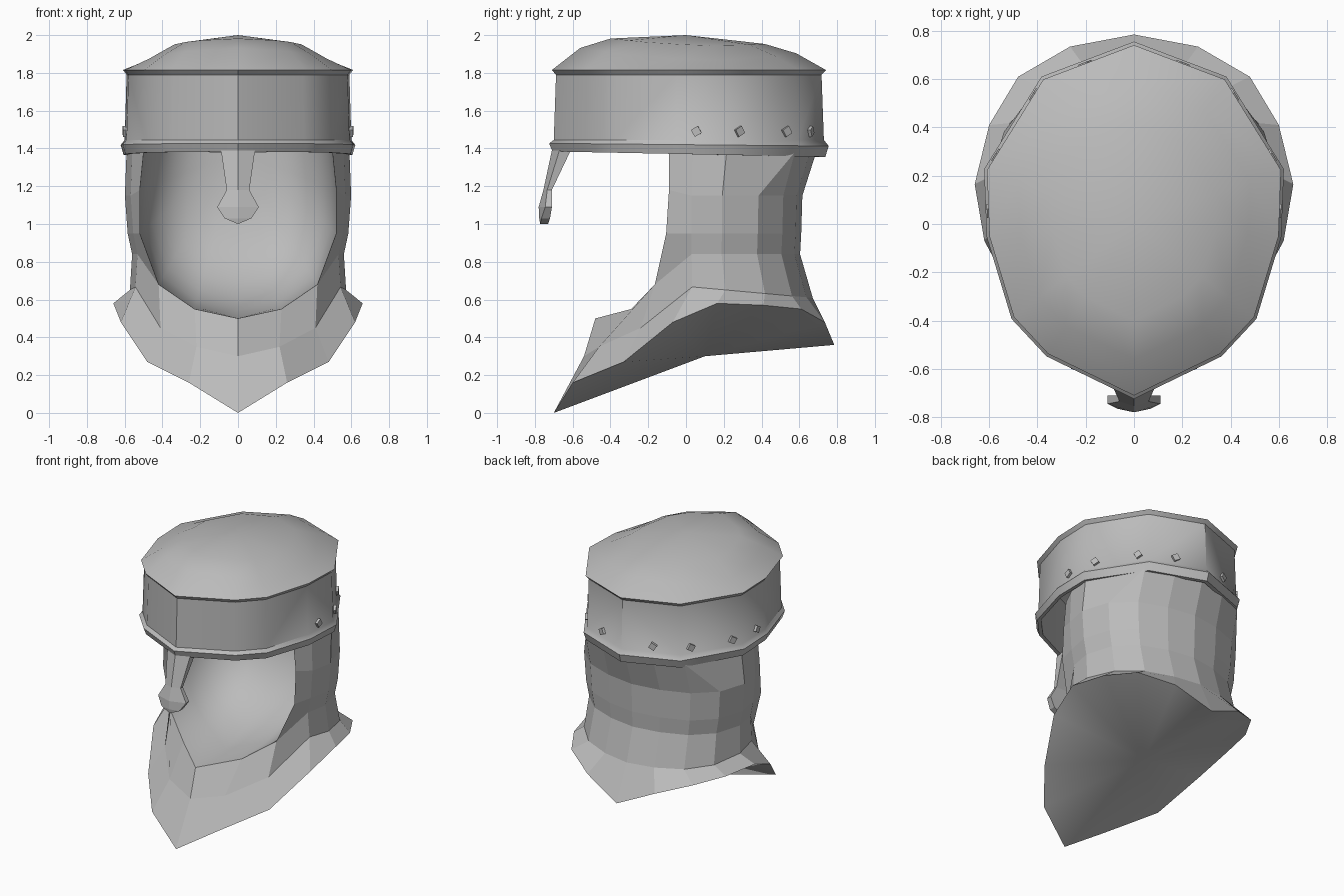
import bpy, bmesh, math
from mathutils import Vector, Matrix

if "Cube" in bpy.data.objects:
    bpy.data.objects.remove(bpy.data.objects["Cube"])

steel = bpy.data.materials.new("plain_grey")
steel.use_nodes = True
GREY = (0.5, 0.5, 0.5, 1)
steel.diffuse_color = GREY
steel.node_tree.nodes["Principled BSDF"].inputs["Base Color"].default_value = GREY


def finish(name, bm, smooth=None):
    mesh = bpy.data.meshes.new(name)
    bm.to_mesh(mesh)
    bm.free()
    mesh.materials.append(steel)
    obj = bpy.data.objects.new(name, mesh)
    bpy.context.scene.collection.objects.link(obj)
    if smooth:
        bpy.ops.object.select_all(action="DESELECT")
        obj.select_set(True)
        bpy.context.view_layer.objects.active = obj
        bpy.ops.object.shade_smooth_by_angle(angle=math.radians(smooth))
    return obj


def skin(name, strips, smooth=None, facing=None):
    """Skin neighbouring strips of points on the left half and mirror them."""
    bm = bmesh.new()
    for side in (1, -1):
        grid = [[bm.verts.new((side * p[0], p[1], p[2])) for p in s] for s in strips]
        for a, b in zip(grid, grid[1:]):
            for i in range(min(len(a), len(b)) - 1):
                bm.faces.new((a[i], b[i], b[i + 1], a[i + 1]))
    bmesh.ops.remove_doubles(bm, verts=bm.verts, dist=0.001)
    bmesh.ops.recalc_face_normals(bm, faces=bm.faces)
    if facing:
        total = sum((f.normal * f.calc_area() for f in bm.faces), Vector())
        if total.dot(Vector(facing)) < 0:
            bmesh.ops.reverse_faces(bm, faces=bm.faces)
    return finish(name, bm, smooth)


# Helmet: one plan outline lofted through hollow inside, rim, band and dome
plan = [(0, -.70), (.35, -.53), (.49, -.38), (.59, -.05), (.6, .22), (.37, .59), (0, .73)]


def ring(scale, z, slope=0, bulge=0):
    return [(x * scale, y * scale, z - slope * y - bulge * (x * scale) ** 2) for x, y in plan]


inside = [ring(0, 1.97), ring(.55, 1.94, .01, .16), ring(.96, 1.79), ring(.97, 1.37, .02)]
band = [ring(1.01, 1.37, .02), ring(1.035, 1.42, .01), ring(1, 1.445),
        ring(.983, 1.79), ring(1.015, 1.815)]
dome = [ring(.8, 1.918, .02, .2), ring(.57, 1.968, .02, .16), ring(0, 2)]
skin("helmet_shell", inside + band + dome, smooth=38)

# Nose guard with a raised middle ridge
stations = [(1.39, .09, -.71, -.67, -.61), (1.18, .06, -.755, -.735, -.71),
            (1.09, .11, -.78, -.745, -.71), (1.03, .07, -.777, -.765, -.72),
            (1, 0, -.772, -.772, -.73)]
skin("nose_guard", [
    [(0, front, z) for z, w, front, mid, back in stations],
    [(w, mid, z) for z, w, front, mid, back in stations],
    [(w, back, z) for z, w, front, mid, back in stations],
    [(0, back, z) for z, w, front, mid, back in stations]])

# Mail hood: flared hem, collar and neck columns
hem = [(0, -.70, 0), (.26, -.60, .16), (.48, -.33, .27), (.62, -.07, .48), (.66, .165, .58),
       (.6, .41, .57), (.48, .61, .55), (.265, .735, .48), (0, .785, .36)]
collar = [(0, -.54, .3), (.22, -.46, .35), (.41, -.24, .45)]
face_edge = [(0, -.48, .5), (.23, -.29, .55), (.42, -.165, .68),
             (.52, -.105, .95), (.52, -.09, 1.18), (.5, -.09, 1.38)]
neck_plan = [(.56, .03), (.59, .19), (.53, .38), (.39, .51), (.2, .58), (0, .61)]
# Each row: height, width scale, depth scale, fall towards the back
neck_rows = [(.67, .97, 1.1, .1), (.84, .95, .99, 0), (.95, .99, 1, 0),
             (1.15, 1.015, 1.01, 0), (1.38, 1, 1.13, 0)]

columns = [[hem[i], collar[i], face_edge[i]] for i in range(3)]
columns[2] += face_edge[3:]
for low, (x, y) in zip(hem[3:], neck_plan):
    columns.append([low] + [(x * sx, y * sy, z - fall * y) for z, sx, sy, fall in neck_rows])
# Gather the back corner folds into one point under the rim
columns[5][-1] = columns[6][-1]
skin("mail_hood", columns)

# Closed underside of the hood
skin("hood_underside", [hem, [(0, .1, .3)] * len(hem)], smooth=60, facing=(0, 0, -1))

# Smooth hollow behind the face opening, lining the hood
top = face_edge[-1][2]
hollow = []
for step in range(9):
    a = step / 8 * math.pi / 2
    c, s = max(math.cos(a), 0) ** .7, math.sin(a) ** .7
    hollow.append([(x * c, y + (.56 - y) * s, top - (top - z) * c) for x, y, z in face_edge])
skin("face_hollow", hollow, smooth=80, facing=(0, -1, .3))

# Square rivets around the back of the band
for number, y in enumerate((.055, .28, .53, .655)):
    for (ax, ay), (bx, by) in zip(plan[3:], plan[4:]):
        if ay <= y <= by:
            x = ax + (bx - ax) * (y - ay) / (by - ay)
            outward = Vector((by - ay, ax - bx, 0)).normalized()
    for side, label in ((1, "left"), (-1, "right")):
        normal = Vector((side * outward.x, outward.y, 0))
        turn = normal.to_track_quat("Z", "Y").to_matrix().to_4x4()
        place = Matrix.Translation(Vector((side * x, y, 1.49)))
        spin = Matrix.Rotation(side * math.radians(30), 4, "Z")
        bm = bmesh.new()
        bmesh.ops.create_cube(bm, size=1, matrix=place @ turn @ spin @ Matrix.Diagonal((.042, .042, .032, 1)))
        finish(f"{label}_rivet_{number + 1}", bm)
